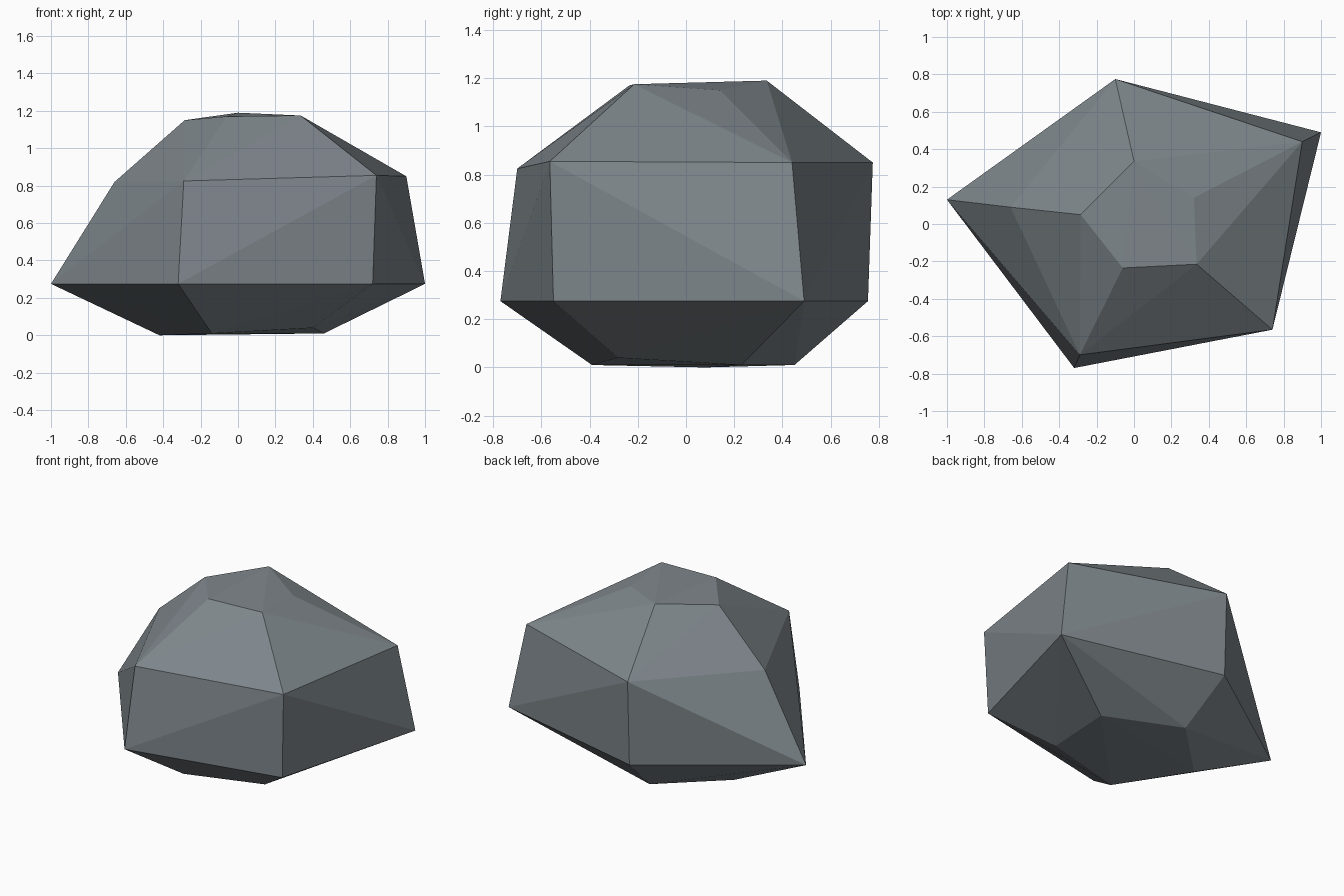
import bpy, bmesh

# Four five-sided rings of corner points, from the underside to the crown
RINGS = [
    [(-0.42, 0.08, 0.0), (-0.14, -0.39, 0.01), (0.40, -0.28, 0.04), (0.46, 0.23, 0.01), (-0.04, 0.45, 0.01)],
    [(-1.0, 0.13, 0.275), (-0.32, -0.77, 0.275), (0.72, -0.55, 0.275), (1.0, 0.49, 0.275), (-0.10, 0.755, 0.275)],
    [(-0.66, 0.09, 0.82), (-0.29, -0.70, 0.825), (0.74, -0.565, 0.855), (0.90, 0.44, 0.85), (-0.10, 0.775, 0.85)],
    [(-0.285, 0.05, 1.15), (-0.06, -0.235, 1.17), (0.335, -0.215, 1.175), (0.32, 0.14, 1.15), (0.0, 0.335, 1.19)],
]

# Faceted boulder: tight convex skin around the rings
bm = bmesh.new()
for ring in RINGS:
    for p in ring:
        bm.verts.new(p)
bmesh.ops.convex_hull(bm, input=bm.verts[:])
bmesh.ops.recalc_face_normals(bm, faces=bm.faces[:])
mesh = bpy.data.meshes.new("boulder")
bm.to_mesh(mesh)
bm.free()

boulder = bpy.data.objects.new("boulder", mesh)
bpy.context.collection.objects.link(boulder)

# Flat cool grey stone
stone = bpy.data.materials.new("grey_stone")
stone.diffuse_color = (0.21, 0.24, 0.26, 1.0)
mesh.materials.append(stone)
